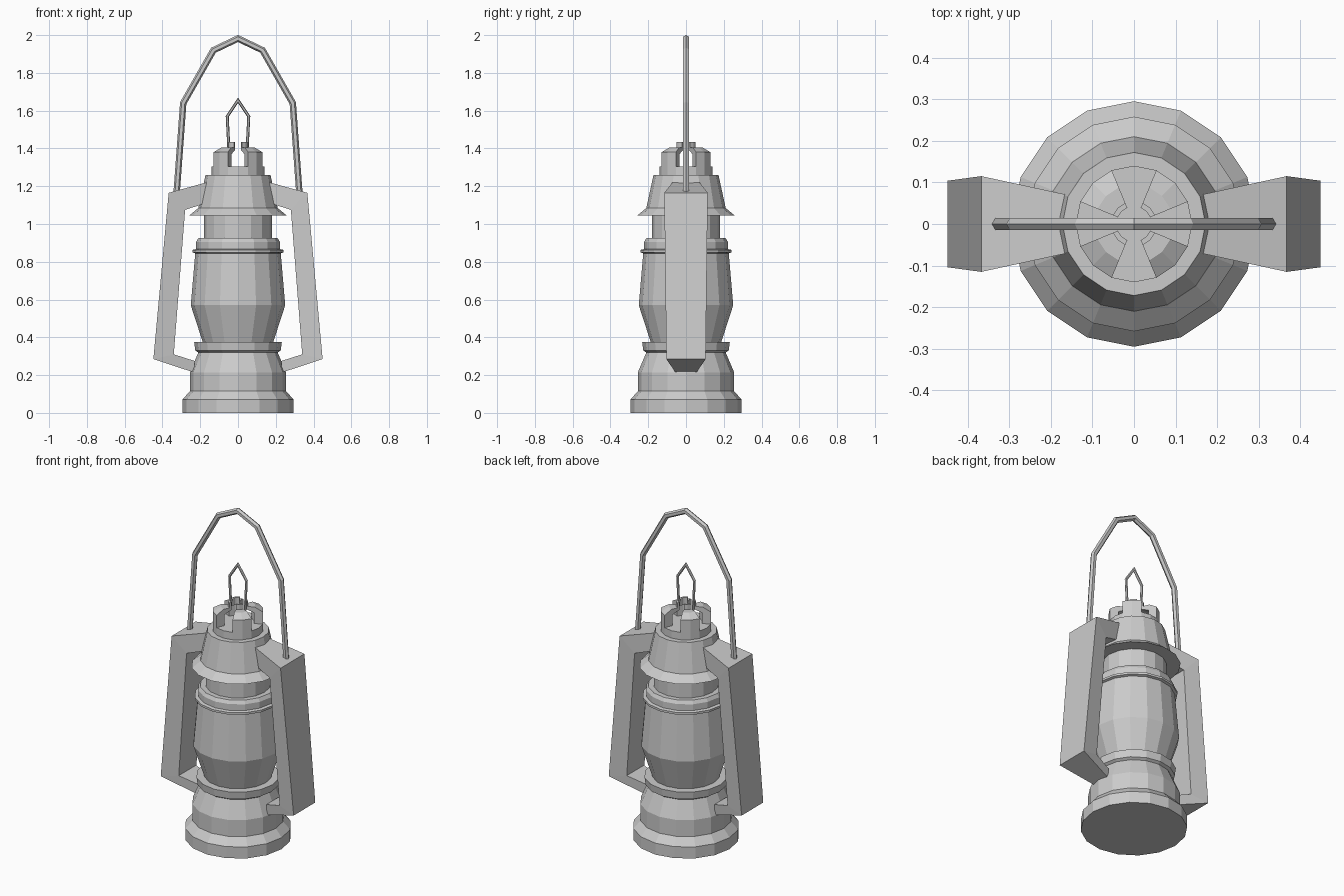
import bpy, bmesh, math
from mathutils import Vector

SIDES = 16


def finish(name, bm):
    bmesh.ops.recalc_face_normals(bm, faces=bm.faces[:])
    mesh = bpy.data.meshes.new(name)
    bm.to_mesh(mesh)
    bm.free()
    obj = bpy.data.objects.new(name, mesh)
    bpy.context.collection.objects.link(obj)
    return obj


def lathe(name, profile):
    """Turn a (radius, height) profile into a capped faceted solid."""
    bm = bmesh.new()
    rings = []
    for r, z in profile:
        angles = [math.tau * i / SIDES for i in range(SIDES)]
        rings.append([bm.verts.new((r * math.cos(a), r * math.sin(a), z)) for a in angles])
    for low, high in zip(rings, rings[1:]):
        for i in range(SIDES):
            j = (i + 1) % SIDES
            bm.faces.new((low[i], low[j], high[j], high[i]))
    bm.faces.new(rings[0][::-1])
    bm.faces.new(rings[-1])
    return finish(name, bm)


def loft(bm, sections, closed_ends=True):
    """Join matching closed sections into a solid."""
    rings = [[bm.verts.new(p) for p in s] for s in sections]
    n = len(rings[0])
    for a, b in zip(rings, rings[1:]):
        for i in range(n):
            j = (i + 1) % n
            bm.faces.new((a[i], a[j], b[j], b[i]))
    if closed_ends:
        bm.faces.new(rings[0][::-1])
        bm.faces.new(rings[-1])


def wire(name, half_path, radius, sides=6):
    """Mirrored bent wire in the XZ plane with mitred corners."""
    path = half_path + [(-x, z) for x, z in half_path[-2::-1]]
    pts = [Vector((x, 0, z)) for x, z in path]
    sections = []
    for i, p in enumerate(pts):
        before = (p - pts[max(i - 1, 0)]).normalized()
        after = (pts[min(i + 1, len(pts) - 1)] - p).normalized()
        tangent = (before + after).normalized()
        normal = Vector((-tangent.z, 0, tangent.x))
        miter = 1 / max(tangent.dot(after if after.length else before), 0.5)
        ring = []
        for k in range(sides):
            a = math.tau * (k + 0.5) / sides
            ring.append(p + normal * (math.sin(a) * radius * miter)
                        + Vector((0, math.cos(a) * radius, 0)))
        sections.append(ring)
    bm = bmesh.new()
    loft(bm, sections)
    return finish(name, bm)


# Stacked turned parts
lathe("fuel_base", [(0.295, 0), (0.295, 0.07), (0.255, 0.115), (0.255, 0.215),
                    (0.21, 0.32), (0.226, 0.33), (0.232, 0.375), (0.18, 0.375)])
lathe("globe", [(0.185, 0.37), (0.25, 0.57), (0.226, 0.85)])
lathe("globe_collar", [(0.226, 0.845), (0.241, 0.85), (0.241, 0.863), (0.222, 0.867),
                       (0.222, 0.905), (0.21, 0.925), (0.18, 0.925), (0.18, 1.05)])
lathe("hood", [(0.18, 1.045), (0.258, 1.045), (0.21, 1.085), (0.172, 1.26),
               (0.14, 1.26), (0.14, 1.305)])

# Slotted crown: four separate vent blocks
block = [(0.14, 1.30), (0.14, 1.38), (0.095, 1.405), (0.055, 1.405), (0.055, 1.435),
         (0.042, 1.435), (0.042, 1.39), (0.09, 1.37), (0.09, 1.30)]
bm = bmesh.new()
for quarter in range(4):
    angles = [math.radians(90 * quarter + d) for d in (22.5, 45, 67.5)]
    loft(bm, [[(r * math.cos(a), r * math.sin(a), z) for r, z in block] for a in angles])
finish("vent_crown", bm)

# Side frames: tapering C-shaped brackets given as (x, z, half width)
outer = [(0.16, 1.222, 0.07), (0.367, 1.165, 0.115), (0.448, 0.285, 0.104), (0.23, 0.213, 0.055)]
inner = [(0.17, 1.11, 0.07), (0.28, 1.075, 0.095), (0.34, 0.31, 0.085), (0.23, 0.275, 0.055)]
for side, label in ((1, "left"), (-1, "right")):
    bm = bmesh.new()
    loft(bm, [[(side * x, -w, z), (side * x, w, z), (side * u, v, t), (side * u, -v, t)]
              for (x, z, w), (u, t, v) in zip(outer, inner)])
    finish(label + "_side_frame", bm)

# Wire handles
wire("carry_handle", [(-0.326, 1.15), (-0.29, 1.64), (-0.13, 1.92), (0, 1.982)], 0.017)
wire("top_loop", [(-0.048, 1.39), (-0.057, 1.57), (0, 1.655)], 0.008)

old = bpy.data.objects.get("Cube")
if old:
    bpy.data.objects.remove(old, do_unlink=True)
